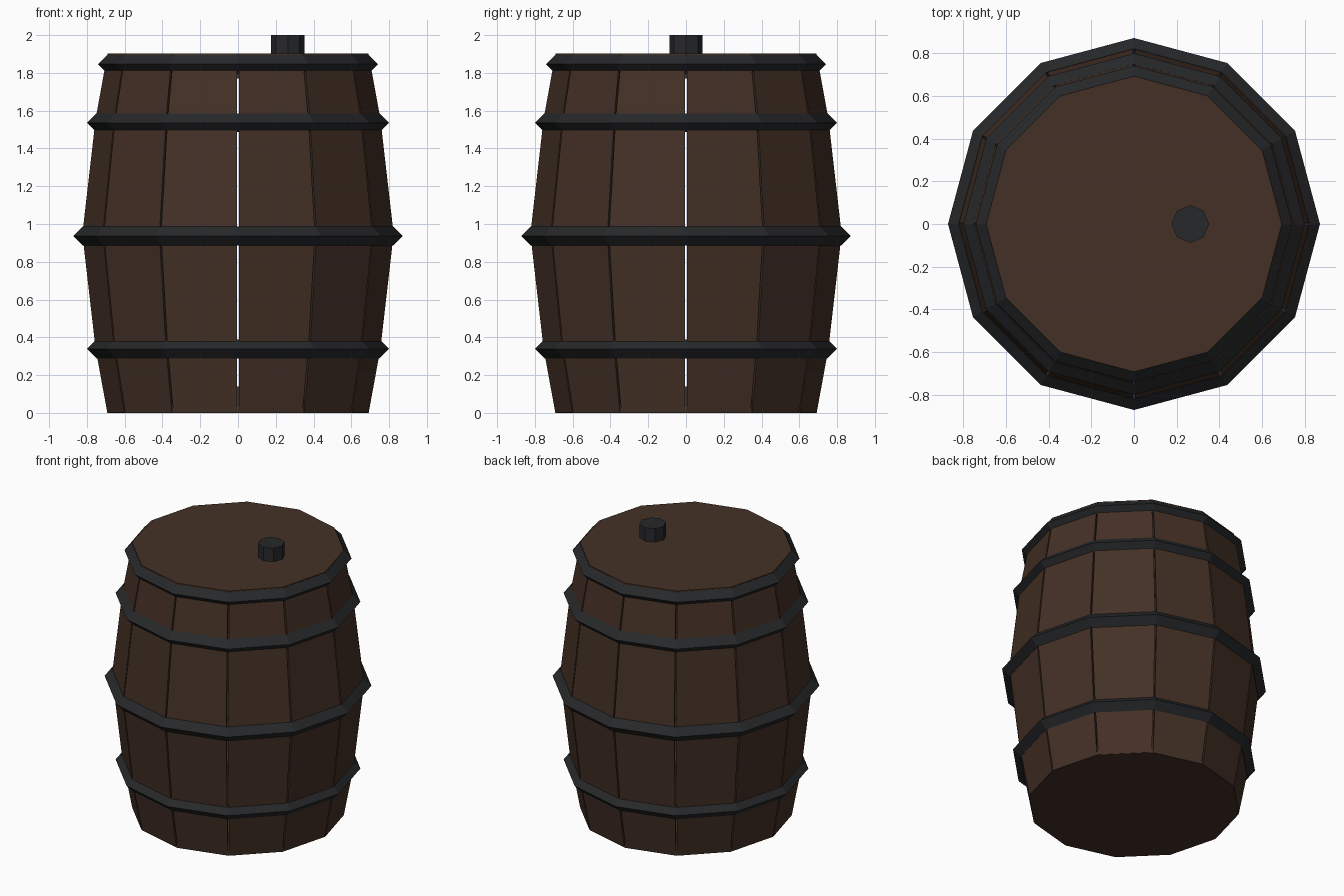
import bpy, bmesh
from math import pi, cos, sin
from mathutils import Vector

if "Cube" in bpy.data.objects:
    bpy.data.objects.remove(bpy.data.objects["Cube"])

SIDES = 12
STEP = 2 * pi / SIDES


def material(name, rgb):
    m = bpy.data.materials.new(name)
    m.diffuse_color = (*rgb, 1)
    m.use_nodes = True
    m.node_tree.nodes["Principled BSDF"].inputs["Base Color"].default_value = m.diffuse_color
    return m


wood = material("wood", (0.058, 0.030, 0.019))
iron = material("iron", (0.020, 0.021, 0.023))


def add_object(name, bm, mat):
    bmesh.ops.recalc_face_normals(bm, faces=bm.faces)
    me = bpy.data.meshes.new(name)
    bm.to_mesh(me)
    bm.free()
    me.materials.append(mat)
    ob = bpy.data.objects.new(name, me)
    bpy.context.collection.objects.link(ob)
    return ob


def loft(bm, rings):
    """Closed solid through a list of equal-length point rings."""
    rows = [[bm.verts.new(p) for p in ring] for ring in rings]
    n = len(rows[0])
    for a, b in zip(rows, rows[1:]):
        for i in range(n):
            j = (i + 1) % n
            bm.faces.new((a[i], a[j], b[j], b[i]))
    bm.faces.new(rows[0][::-1])
    bm.faces.new(rows[-1])


def circle(r, z, n=SIDES, cx=0):
    return [(cx + r * cos(2 * pi * i / n), r * sin(2 * pi * i / n), z) for i in range(n)]


def cylinder(name, r, z0, z1, mat, n=SIDES, cx=0):
    bm = bmesh.new()
    loft(bm, [circle(r, z0, n, cx), circle(r, z1, n, cx)])
    return add_object(name, bm, mat)


# Bulging staves with narrow see-through gaps between them
PROFILE = [(0.002, 0.692), (0.34, 0.754), (0.947, 0.824), (1.555, 0.754), (1.897, 0.692)]
THICK, GAP = 0.05, 0.005


def corner(angle, r, side, z):
    radial = Vector((cos(angle), sin(angle), 0))
    tangent = Vector((-sin(angle), cos(angle), 0))
    return radial * r + tangent * GAP * side + Vector((0, 0, z))


for k in range(SIDES):
    a, b = k * STEP, (k + 1) * STEP
    bm = bmesh.new()
    loft(bm, [[corner(a, r, 1, z), corner(b, r, -1, z),
               corner(b, r - THICK, -1, z), corner(a, r - THICK, 1, z)]
              for z, r in PROFILE])
    add_object(f"stave_{k + 1}", bm, wood)

# Solid heads closing both ends
cylinder("bottom_head", 0.69, 0.0, 0.14, wood)
cylinder("top_head", 0.692, 1.77, 1.903, wood)


# Iron hoops with a diamond cross-section
def hoop(name, major, z, minor=0.05):
    section = [(major + minor, z), (major, z + minor), (major - minor, z), (major, z - minor)]
    bm = bmesh.new()
    rows = [[bm.verts.new(p) for p in circle(r, h)] for r, h in section]
    for s in range(4):
        lo, hi = rows[s], rows[(s + 1) % 4]
        for i in range(SIDES):
            j = (i + 1) % SIDES
            bm.faces.new((lo[i], lo[j], hi[j], hi[i]))
    add_object(name, bm, iron)


hoop("lower_hoop", 0.75, 0.339)
hoop("middle_hoop", 0.822, 0.937)
hoop("upper_hoop", 0.75, 1.536)
hoop("top_hoop", 0.692, 1.846)

# Bung standing on the lid
cylinder("bung", 0.088, 1.85, 2.0, iron, n=8, cx=0.264)
